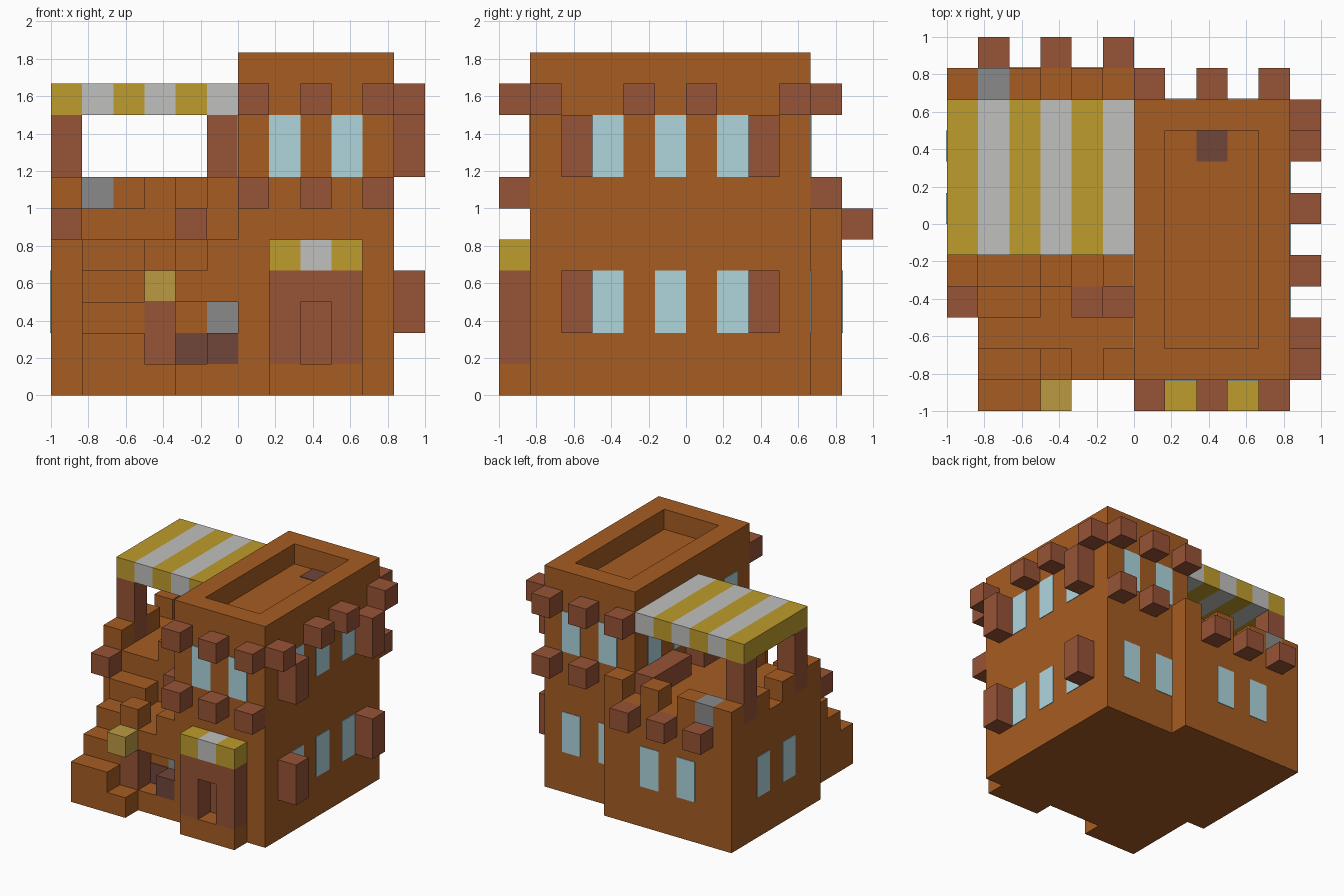
import bpy

cube = bpy.data.objects.get("Cube")
if cube:
    bpy.data.objects.remove(cube, do_unlink=True)

U = 1 / 6  # size of one building block
PLATE = 0.03  # plate thickness in blocks


def srgb(c):
    c /= 255
    return c / 12.92 if c < 0.04045 else ((c + 0.055) / 1.055) ** 2.4


def material(name, *rgb):
    m = bpy.data.materials.new(name)
    colour = (*[srgb(c) for c in rgb], 1)
    m.use_nodes = True
    m.diffuse_color = colour
    bsdf = m.node_tree.nodes["Principled BSDF"]
    bsdf.inputs["Base Color"].default_value = colour
    bsdf.inputs["Roughness"].default_value = 0.9
    return m


CLAY = material("orange clay", 166, 92, 34)
WOOD = material("red brown wood", 151, 83, 54)
DARK = material("dark wood", 112, 70, 58)
YELLOW = material("yellow cloth", 191, 156, 45)
WHITE = material("white cloth", 192, 193, 191)
GLASS = material("pale blue glass", 175, 214, 222)
STONE = material("grey stone", 138, 138, 138)
LAMP = material("lamp glow", 187, 154, 68)


def box(name, mat, x, y, z):
    """Box from block ranges (low, high); a single number means one block."""
    spans = [s if isinstance(s, tuple) else (s, s + 1) for s in (x, y, z)]
    verts = [(a * U - 1, b * U - 1, c * U)
             for a in spans[0] for b in spans[1] for c in spans[2]]
    faces = [(0, 1, 3, 2), (4, 6, 7, 5), (0, 4, 5, 1),
             (2, 3, 7, 6), (0, 2, 6, 4), (1, 5, 7, 3)]
    mesh = bpy.data.meshes.new(name)
    mesh.from_pydata(verts, [], faces)
    mesh.materials.append(mat)
    ob = bpy.data.objects.new(name, mesh)
    bpy.context.collection.objects.link(ob)
    return ob


def out(plane, sign):
    """Thin span that lies on a wall plane."""
    return (plane, plane + PLATE) if sign > 0 else (plane - PLATE, plane)


UPPER, LOWER = (7, 9), (2, 4)

# Tower with a sunken roof
box("tower", CLAY, (6, 11), (1, 10), (0, 10))
for x in (6, 10):
    box("roof_rim_side", CLAY, x, (1, 10), 10)
for y in (1, 9):
    box("roof_rim_end", CLAY, (7, 10), y, 10)
box("roof_hatch", DARK, 8, 8, out(10, 1))

# Tower beam ends
for x in (6, 8, 10):
    for z in (6, 9):
        box("front_beam", WOOD, x, 0, z)
        if (x, z) != (6, 6):
            box("back_beam", WOOD, x, 10, z)
for y in (1, 4, 6, 9):
    box("side_beam", WOOD, 11, y, 9)

# Tower windows and shutters
for z in (LOWER, UPPER):
    for y in (3, 5, 7):
        box("side_window", GLASS, out(11, 1), y, z)
    for y in (2, 8):
        box("shutter", WOOD, 11, y, z)
    for x in (7, 9):
        box("back_window", GLASS, x, out(10, 1), z)
for x in (7, 9):
    box("front_window", GLASS, x, out(1, -1), UPPER)
for y in (2, 4, 6, 8):
    box("terrace_window", GLASS, out(6, -1), y, UPPER)

# Main entrance with its canopy
box("entrance_base", CLAY, (7, 10), 0, 0)
for x in (7, 9):
    box("entrance_pillar", WOOD, x, 0, (1, 4))
box("entrance_lintel", WOOD, 8, 0, 3)
box("entrance_door", WOOD, 8, out(1, -1), (1, 3))
for x in (7, 8, 9):
    box("canopy_stripe", WHITE if x == 8 else YELLOW, x, 0, 4)

# Low house with a terrace on top
box("low_house", CLAY, (0, 6), (4, 11), (0, 6))
box("low_house_corner", CLAY, 6, 10, (0, 6))
for x in (0, 2, 4, 6):
    box("back_battlement", CLAY, x, 10, 6)
for y in (4, 6, 8):
    box("side_battlement", CLAY, 0, y, 6)
for x in (3, 5):
    box("front_battlement", CLAY, x, 4, 6)
box("stone_block", STONE, 1, 10, 6)
for x in (1, 3, 5):
    box("house_back_beam", WOOD, x, 11, 5)
for x in (0, 4):
    box("house_front_beam", WOOD, x, 3, 5)
for x in (2, 4):
    box("house_back_window", GLASS, x, out(11, 1), LOWER)
for y in (6, 8):
    box("house_side_window", GLASS, out(0, -1), y, LOWER)
box("terrace_bench", WOOD, 5, (7, 10), 6)

# Striped awning on posts
for x in range(6):
    box("awning_stripe", WHITE if x % 2 else YELLOW, x, (5, 10), 9)
for x, y in ((0, 5), (0, 9), (5, 5)):
    box("awning_post", WOOD, x, y, (6, 9))

# Outside stairs
for y in range(4):
    box("stair", CLAY, (1, 3), y, (0, y + 2))

# Porch below the stair landing
box("porch_base", CLAY, (3, 6), (1, 4), 0)
box("door_step", CLAY, 3, 0, 0)
box("porch_back", CLAY, (3, 6), (2, 4), (1, 4))
box("porch_roof", CLAY, (3, 6), 1, 3)
for x in (3, 5):
    box("landing_battlement", CLAY, x, 1, 4)
box("landing_bench", WOOD, 5, 3, 4)
box("porch_door", WOOD, 3, 1, (1, 3))
box("crate", DARK, 5, 1, 1)
box("crate_front", DARK, 4, out(2, -1), 1)
box("furnace_front", STONE, 5, out(2, -1), 2)
box("porch_lamp", LAMP, 3, 0, 3)
